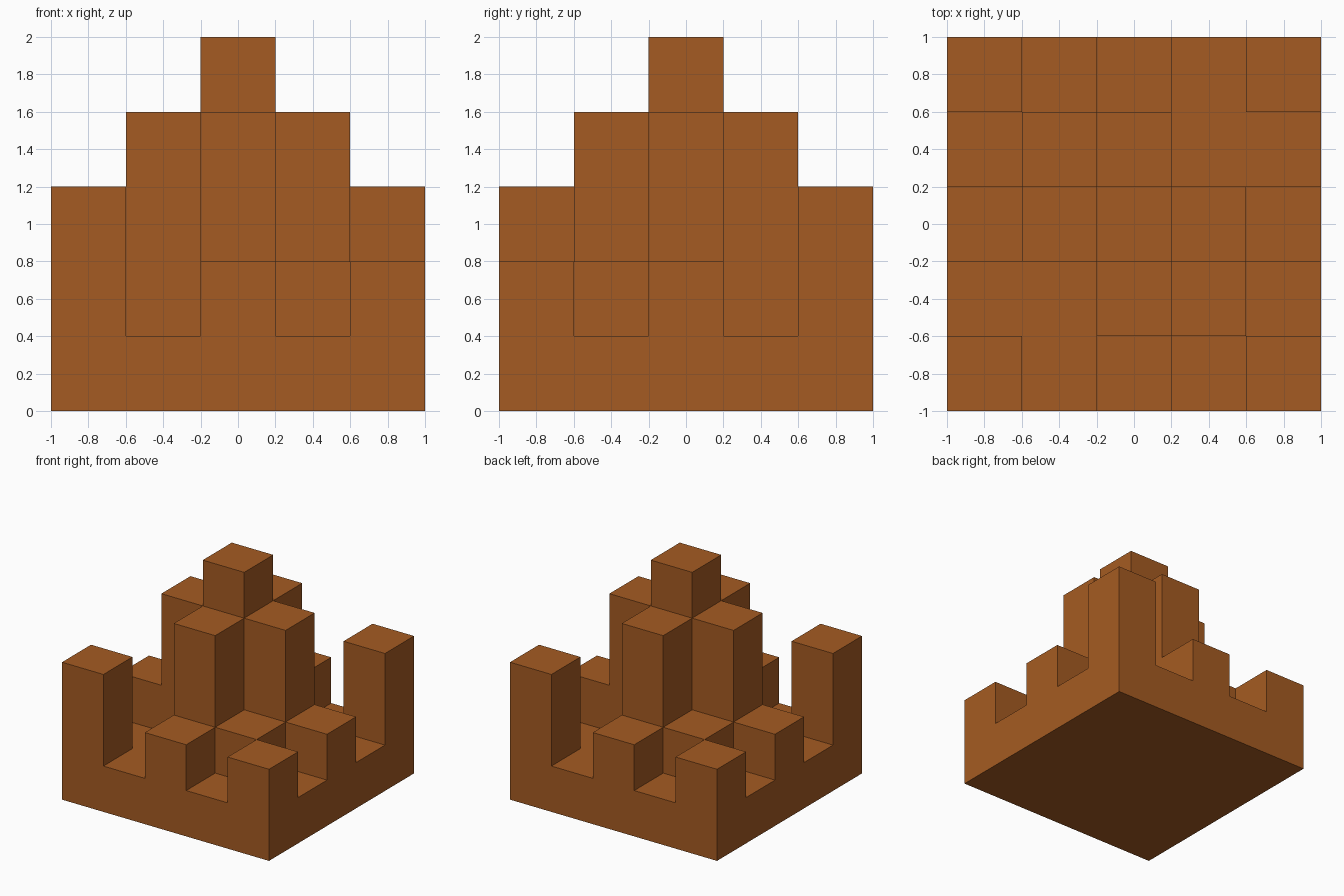
import bpy
import bmesh
from mathutils import Vector

default_cube = bpy.data.objects.get("Cube")
if default_cube:
    bpy.data.objects.remove(default_cube, do_unlink=True)

CELL = 0.4
# Column heights in blocks, rows from front to back, left to right along x
LAYOUT = ["31212", "11421", "24542", "12411", "21213"]

# One warm brown material
brown = bpy.data.materials.new("warm_brown")
brown.use_nodes = True
color = (0.376, 0.105, 0.016, 1)
brown.diffuse_color = color
brown.node_tree.nodes["Principled BSDF"].inputs["Base Color"].default_value = color

# Blocks filled by the columns
blocks = {(x, y, z)
          for y, row in enumerate(LAYOUT)
          for x, height in enumerate(row)
          for z in range(int(height))}

# Skin the blocks: a square on every side that has no neighbour
bm = bmesh.new()
corners = {}


def corner(point):
    """Shared corner vertex of the block grid."""
    key = tuple(round(c) for c in point)
    if key not in corners:
        x, y, z = key
        half = len(LAYOUT) / 2
        corners[key] = bm.verts.new(((x - half) * CELL, (y - half) * CELL, z * CELL))
    return corners[key]


for block in blocks:
    for axis in range(3):
        for step in (-1, 1):
            normal = Vector((0, 0, 0))
            normal[axis] = step
            if tuple(round(c) for c in Vector(block) + normal) in blocks:
                continue
            u = Vector((0, 0, 0))
            u[(axis + 1) % 3] = 1
            v = normal.cross(u)
            centre = Vector(block) + (Vector((1, 1, 1)) + normal) / 2
            signs = [(-1, -1), (1, -1), (1, 1), (-1, 1)]
            bm.faces.new([corner(centre + (u * a + v * b) / 2) for a, b in signs])

# Merge the squares of each flat wall, floor and top
bmesh.ops.dissolve_limit(bm, angle_limit=0.01, verts=bm.verts[:], edges=bm.edges[:])

mesh = bpy.data.meshes.new("stepped_castle")
bm.to_mesh(mesh)
bm.free()
mesh.materials.append(brown)
castle = bpy.data.objects.new("stepped_castle", mesh)
bpy.context.collection.objects.link(castle)
